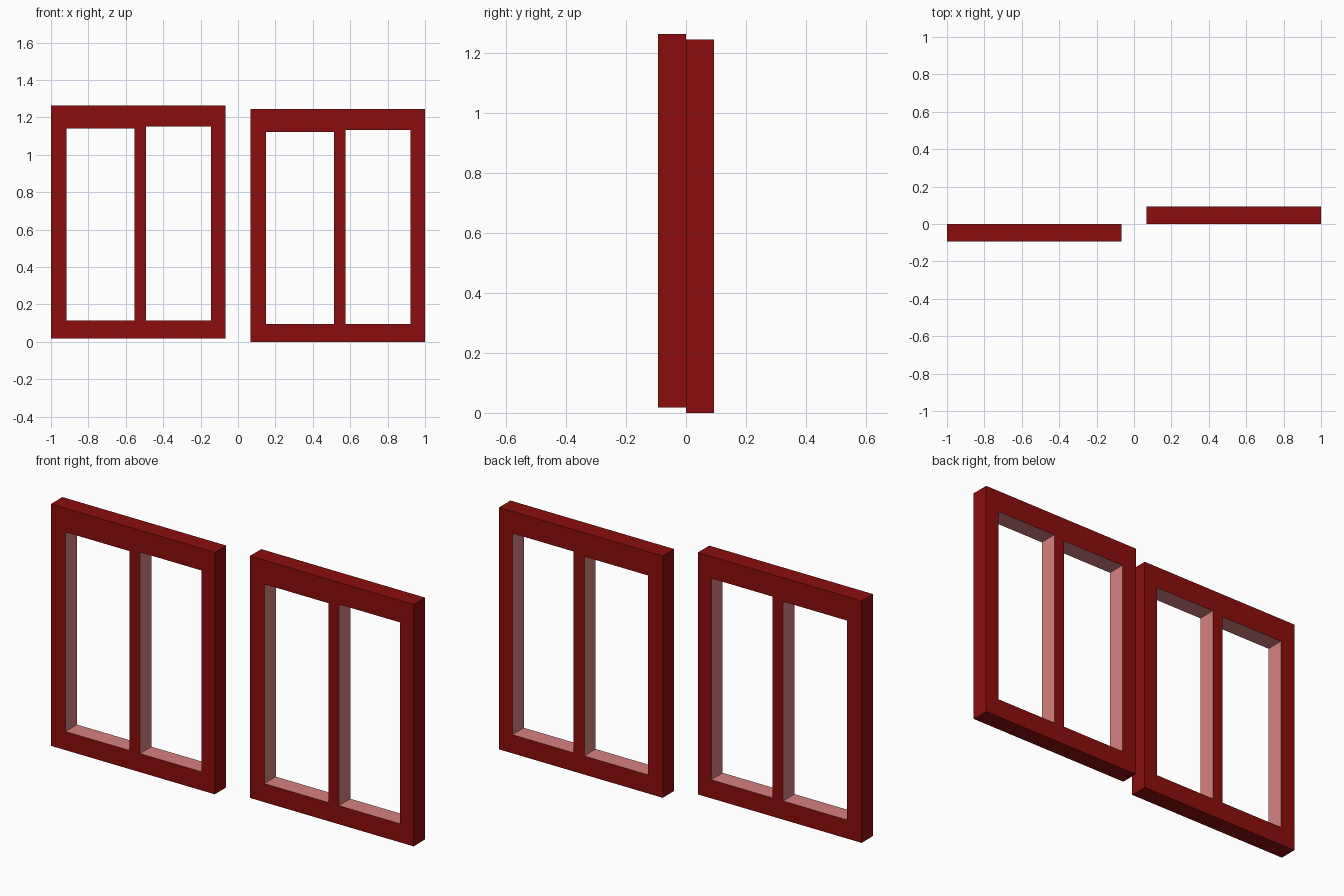
import bpy

if "Cube" in bpy.data.objects:
    bpy.data.objects.remove(bpy.data.objects["Cube"])


def material(name, color):
    m = bpy.data.materials.new(name)
    m.diffuse_color = color
    m.use_nodes = True
    m.node_tree.nodes["Principled BSDF"].inputs["Base Color"].default_value = m.diffuse_color
    return m


RED = material("dark_red", (0.26, 0.004, 0.004, 1))
PINK = material("pale_red", (0.68, 0.22, 0.22, 1))


def box(name, x, y, z, slot):
    """Box from (min, max) ranges, every face using one material slot."""
    bpy.ops.mesh.primitive_cube_add(size=1)
    ob = bpy.context.object
    ob.name = name
    for v in ob.data.vertices:
        v.co = [(r[0] + r[1]) / 2 + c * (r[1] - r[0])
                for c, r in zip(v.co, (x, y, z))]
    ob.data.materials.append(RED)
    ob.data.materials.append(PINK)
    for p in ob.data.polygons:
        p.material_index = slot
    return ob


def window_frame(name, x0, y0, z0):
    # Solid slab: stiles, rails and mullion in one piece
    frame = box(name, (x0, x0 + 0.933), (y0, y0 + 0.093), (z0, z0 + 1.245), 0)
    # Two pane openings with pale reveals; the right one is slightly taller
    for a, b, top in ((0.083, 0.447, 1.122), (0.508, 0.856, 1.132)):
        cutter = box("opening_cutter", (x0 + a, x0 + b),
                     (y0 - 0.1, y0 + 0.2), (z0 + 0.096, z0 + top), 1)
        cutter.hide_render = True
        bpy.context.view_layer.objects.active = frame
        mod = frame.modifiers.new("opening", 'BOOLEAN')
        mod.operation = 'DIFFERENCE'
        mod.solver = 'EXACT'
        mod.object = cutter
        bpy.ops.object.modifier_apply(modifier=mod.name)
        bpy.data.objects.remove(cutter)


# Two sliding sashes on neighbouring tracks
window_frame("left_sash", -1.0, -0.093, 0.018)
window_frame("right_sash", 0.067, 0.0, 0.0)
